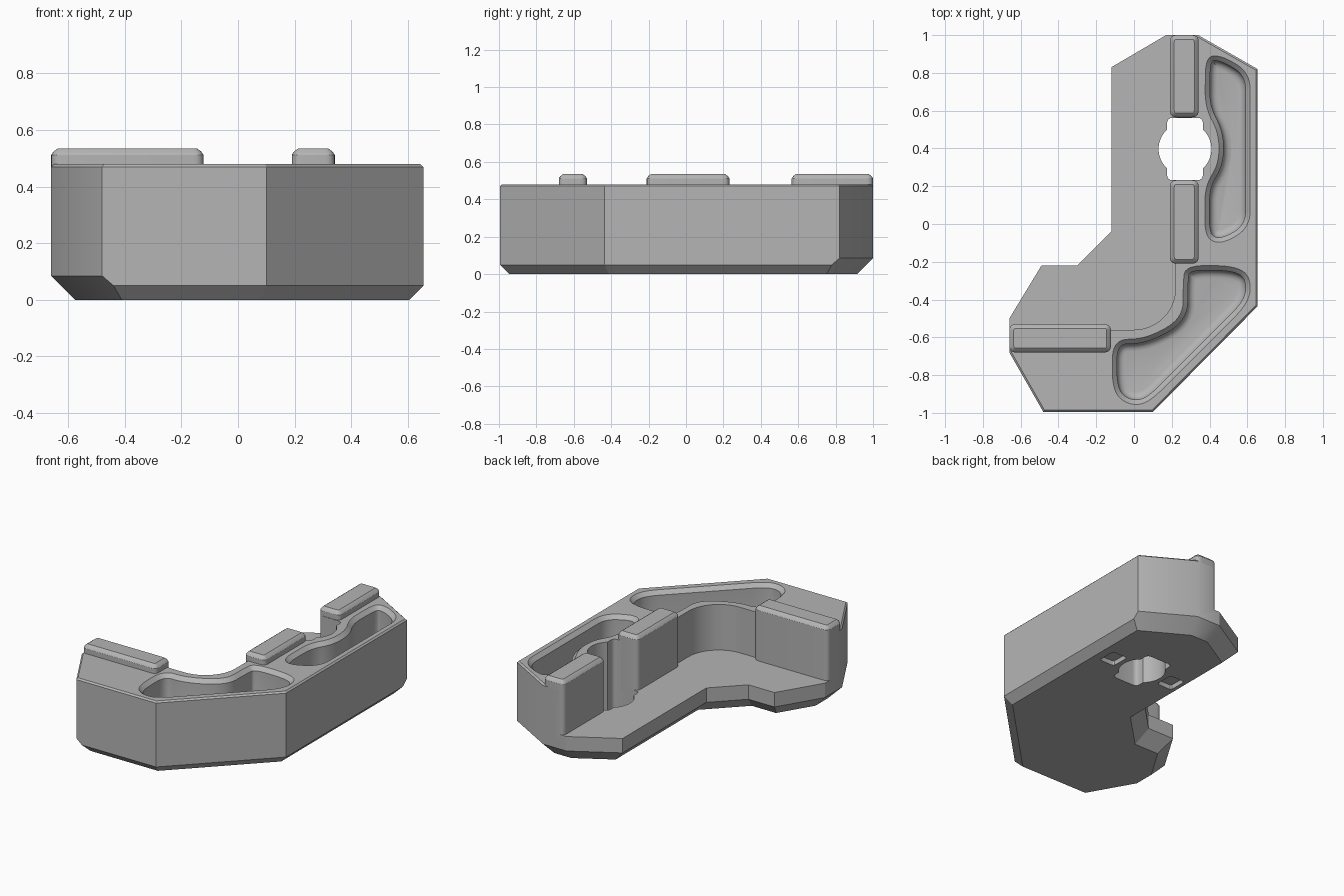
import bpy, bmesh, math
from mathutils import Vector

if "Cube" in bpy.data.objects:
    bpy.data.objects.remove(bpy.data.objects["Cube"], do_unlink=True)

grey = bpy.data.materials.new("matte_grey")
grey.use_nodes = True
GREY = (0.46, 0.46, 0.46, 1)
grey.diffuse_color = GREY
grey.node_tree.nodes["Principled BSDF"].inputs["Base Color"].default_value = GREY

TOP, SHELF, FLOOR = 0.48, 0.18, 0.15


def inset(points, dists):
    """Move every edge of a counter-clockwise loop inward by its own distance."""
    out, n = [], len(points)
    for i, p in enumerate(points):
        a = (p - points[i - 1]).normalized()
        b = (points[(i + 1) % n] - p).normalized()
        n1, n2 = Vector((-a.y, a.x)), Vector((-b.y, b.x))
        d1, d2 = dists[i - 1], dists[i]
        det = n1.x * n2.y - n1.y * n2.x
        if abs(det) < 0.001:
            out.append(p + n1 * d1)
        else:
            out.append(p + Vector((d1 * n2.y - d2 * n1.y, n1.x * d2 - n2.x * d1)) / det)
    return out


def rounded(corners, cut, steps=8):
    """Round each corner of a polygon, starting the curve `cut` from it."""
    pts = [Vector(c) for c in corners]
    out = []
    for i, p in enumerate(pts):
        ends = []
        for q in (pts[i - 1], pts[(i + 1) % len(pts)]):
            ends.append(p + (q - p).normalized() * min(cut, (q - p).length * 0.48))
        for k in range(steps + 1):
            t = k / steps
            out.append(ends[0] * (1 - t) ** 2 + p * 2 * t * (1 - t) + ends[1] * t * t)
    return out


def rect(x0, x1, y0, y1):
    return [Vector(p) for p in ((x0, y0), (x1, y0), (x1, y1), (x0, y1))]


def loft(name, rings):
    """Join stacked rings of 3D points into a closed solid."""
    bm = bmesh.new()
    rows = [[bm.verts.new(p) for p in ring] for ring in rings]
    n = len(rows[0])
    for low, high in zip(rows, rows[1:]):
        for i in range(n):
            j = (i + 1) % n
            bm.faces.new((low[i], low[j], high[j], high[i]))
    bm.faces.new(rows[0][::-1])
    bm.faces.new(rows[-1])
    bmesh.ops.remove_doubles(bm, verts=bm.verts, dist=0.0005)
    bmesh.ops.recalc_face_normals(bm, faces=bm.faces)
    mesh = bpy.data.meshes.new(name)
    bm.to_mesh(mesh)
    bm.free()
    mesh.materials.append(grey)
    obj = bpy.data.objects.new(name, mesh)
    bpy.context.collection.objects.link(obj)
    return obj


def stack(name, outline, levels):
    """Solid from one outline, with an (inset, height) pair per level."""
    return loft(name, [[(p.x, p.y, z) for p in inset(outline, [d] * len(outline))]
                       for d, z in levels])


def carve(obj, cutter):
    cutter.hide_render = True
    mod = obj.modifiers.new("cut", "BOOLEAN")
    mod.operation, mod.solver, mod.object = "DIFFERENCE", "EXACT", cutter
    graph = bpy.context.evaluated_depsgraph_get()
    mesh = bpy.data.meshes.new_from_object(obj.evaluated_get(graph))
    obj.modifiers.clear()
    obj.data = mesh
    bpy.data.objects.remove(cutter, do_unlink=True)


# Body outline: corner and bottom chamfer of the edge that follows it
S, L = 0.05, 0.085
outline = [(-0.48, -0.995, S), (0.10, -0.995, S), (0.655, -0.435, S), (0.655, 0.82, L),
           (0.34, 1, L), (0.17, 1, L), (-0.12, 0.83, L), (-0.12, -0.04, L),
           (-0.30, -0.22, L), (-0.49, -0.22, L), (-0.66, -0.50, L), (-0.66, -0.68, L)]
pts = [Vector(c[:2]) for c in outline]
chamfer = [c[2] for c in outline]
base = inset(pts, chamfer)
ring, low, heights = [], [], []
for i, p in enumerate(pts):
    before, after = chamfer[i - 1], chamfer[i]
    spots = [(p, max(before, after))]
    if before != after:
        # the deep chamfer runs out a little way along the shallow edge
        u = (p - pts[i - 1]).normalized()
        v = (pts[(i + 1) % len(pts)] - p).normalized()
        t = (L - S) / abs(u.x * v.y - u.y * v.x)
        if before < after:
            spots.insert(0, (p - u * t, S))
        else:
            spots.append((p + v * t, S))
    for q, h in spots:
        ring.append(q)
        heights.append(h)
        low.append(base[i])
rim = inset(ring, [0.01] * len(ring))
body = loft("body", [[(p.x, p.y, 0) for p in low],
                     [(p.x, p.y, h) for p, h in zip(ring, heights)],
                     [(p.x, p.y, TOP - 0.01) for p in ring],
                     [(p.x, p.y, TOP) for p in rim]])

# Open space above the shelf, with a rounded inner corner
corner = [Vector((0.0 + 0.22 * math.sin(a), -0.34 - 0.22 * math.cos(a)))
          for a in [k * math.pi / 24 for k in range(13)]]
space = [Vector((-1, -0.56))] + corner + [Vector((0.22, 1.2)), Vector((-1, 1.2))]
carve(body, stack("space_cutter", space, [(0, SHELF), (0, 0.7)]))

# Pockets with chamfered rims and filleted floors
pockets = [
    ([(0.38, 0.89), (0.47, 0.89), (0.615, 0.80), (0.615, -0.02), (0.46, -0.11),
      (0.375, -0.07), (0.375, 0.20), (0.45, 0.32), (0.45, 0.48), (0.375, 0.62)][::-1], 0.09),
    ([(0.27, -0.22), (0.52, -0.22), (0.615, -0.27), (0.615, -0.41), (0.07, -0.955),
      (-0.04, -0.955), (-0.115, -0.88), (-0.115, -0.61), (0.06, -0.61),
      (0.26, -0.50), (0.26, -0.32)][::-1], 0.11),
    ([(-0.54, -0.715), (-0.19, -0.715), (-0.19, -0.955), (-0.43, -0.955),
      (-0.54, -0.78)][::-1], 0.05),
]
fillet = [(0.025 + 0.04 * (1 - math.cos(a)), FLOOR + 0.04 * (1 - math.sin(a)))
          for a in [k * math.pi / 8 for k in range(4, -1, -1)]]
for shape, cut in pockets:
    levels = fillet + [(0.025, TOP - 0.025), (0, TOP), (0, TOP + 0.1)]
    carve(body, stack("pocket_cutter", rounded(shape, cut), levels))

# Keyed hole right through the body
circle = [Vector((0.27 + 0.14 * math.cos(a), 0.397 + 0.14 * math.sin(a)))
          for a in [k * math.tau / 48 for k in range(48)]]
slot = rounded(rect(0.175, 0.365, 0.232, 0.562), 0.03, 4)
for shape in (circle, slot):
    carve(body, stack("hole_cutter", shape, [(0, -0.1), (0, 0.7)]))

# Two shallow recesses under the body, on either side of the hole
for side in (-1, 1):
    x = 0.27 + side * 0.225
    shape = rounded(rect(x - 0.055, x + 0.055, 0.335, 0.46), 0.02, 3)
    carve(body, stack("recess_cutter", shape, [(0, -0.1), (0, 0.03)]))

# Raised blocks standing on the shelf
blocks = {"back_block": (0.19, 0.342, 0.565, 1.0),
          "middle_block": (0.19, 0.342, -0.21, 0.232),
          "front_block": (-0.66, -0.122, -0.68, -0.53)}
parts = [body]
for name, area in blocks.items():
    shape = rounded(rect(*area), 0.035, 5)
    parts.append(stack(name, shape, [(0, SHELF - 0.03), (0, 0.512),
                                     (0.008, 0.524), (0.023, 0.535)]))

for obj in bpy.context.selected_objects:
    obj.select_set(False)
for obj in parts:
    obj.select_set(True)
bpy.context.view_layer.objects.active = body
bpy.ops.object.shade_smooth_by_angle(angle=math.radians(30))
